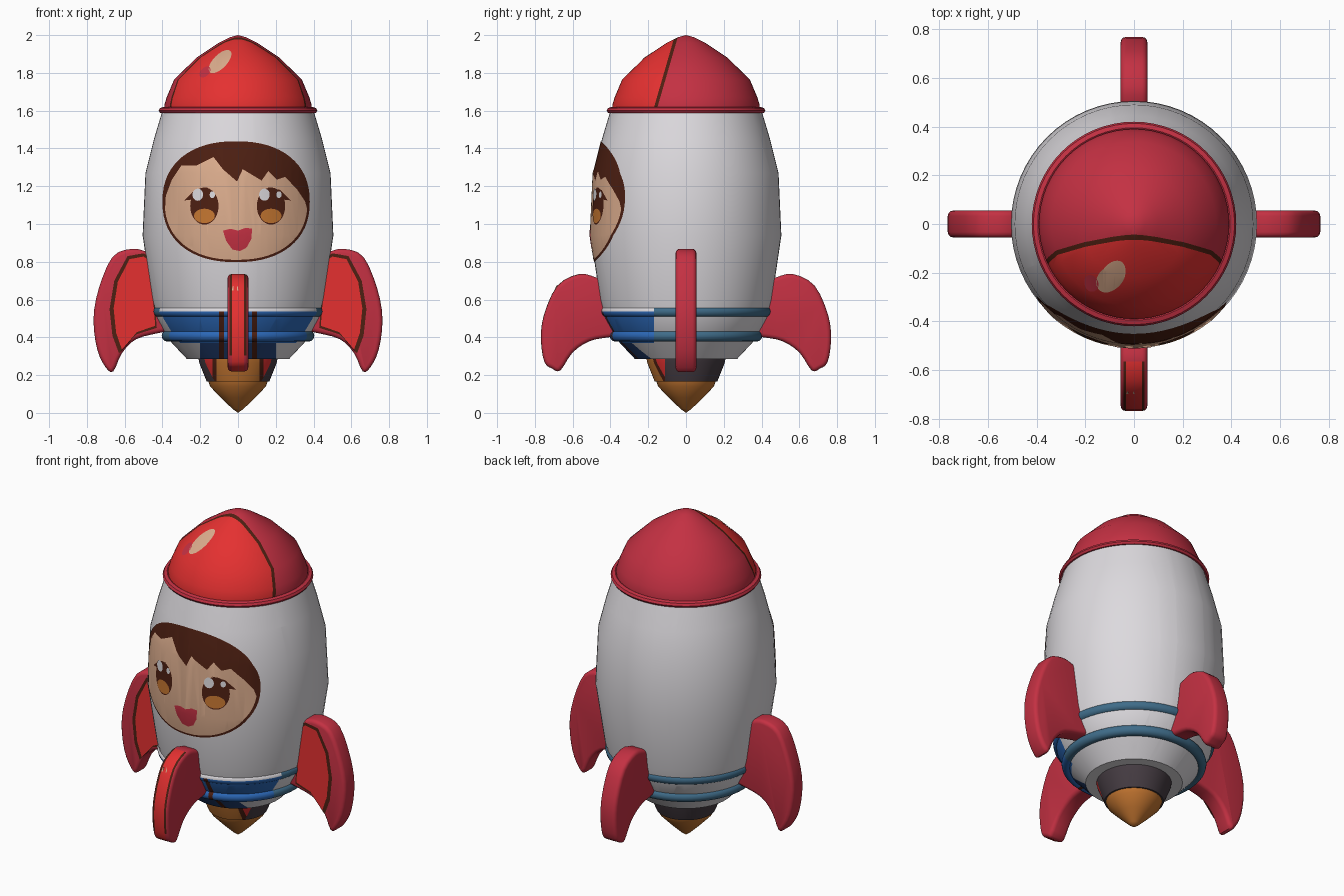
import bpy, bmesh, math
from mathutils import Vector

if "Cube" in bpy.data.objects:
    bpy.data.objects.remove(bpy.data.objects["Cube"])


def mat(name, *rgb):
    m = bpy.data.materials.new(name)
    m.diffuse_color = (*rgb, 1)
    m.use_nodes = True
    m.node_tree.nodes["Principled BSDF"].inputs["Base Color"].default_value = m.diffuse_color
    return m


WHITE = mat("white", .72, .70, .73)
CRIMSON = mat("crimson", .55, .03, .055)
RED = mat("bright red", .78, .03, .03)
BROWN = mat("dark brown", .075, .014, .006)
SKIN = mat("skin", .72, .42, .27)
BLUE = mat("blue", .025, .14, .48)
STEEL = mat("steel blue", .05, .15, .25)
GREY = mat("charcoal", .06, .045, .055)
ORANGE = mat("orange", .55, .18, .03)
NAVY = mat("navy", .02, .06, .2)


def finish(bm, name, mats, angle=40, cuts=(), rule=None):
    """Cut along planes, colour faces by rule, and link the object."""
    for co, no in cuts:
        bmesh.ops.bisect_plane(bm, geom=bm.verts[:] + bm.edges[:] + bm.faces[:],
                               plane_co=co, plane_no=no, dist=1e-5)
    bm.normal_update()
    if rule:
        for f in bm.faces:
            f.material_index = mats.index(rule(f.calc_center_median(), f.normal))
    me = bpy.data.meshes.new(name)
    bm.to_mesh(me)
    bm.free()
    for m in mats:
        me.materials.append(m)
    ob = bpy.data.objects.new(name, me)
    bpy.context.collection.objects.link(ob)
    bpy.ops.object.select_all(action='DESELECT')
    ob.select_set(True)
    bpy.context.view_layer.objects.active = ob
    bpy.ops.object.shade_smooth_by_angle(angle=math.radians(angle))
    return ob


def lathe(name, profile, mats, closed=False, n=64, **kw):
    """Spin an (r, z) profile about the z axis."""
    bm = bmesh.new()
    rings = []
    for r, z in profile:
        if r == 0:
            rings.append([bm.verts.new((0, 0, z))] * n)
        else:
            rings.append([bm.verts.new((r * math.cos(2 * math.pi * i / n),
                                        r * math.sin(2 * math.pi * i / n), z)) for i in range(n)])
    pairs = list(zip(rings, rings[1:])) + ([(rings[-1], rings[0])] if closed else [])
    for a, b in pairs:
        for i in range(n):
            j = (i + 1) % n
            bm.faces.new(list(dict.fromkeys((a[i], a[j], b[j], b[i]))))
    bmesh.ops.recalc_face_normals(bm, faces=bm.faces[:])
    return finish(bm, name, mats, **kw)


def radius(profile, z):
    for (r0, z0), (r1, z1) in zip(profile, profile[1:]):
        if min(z0, z1) <= z <= max(z0, z1) and z0 != z1:
            return r0 + (r1 - r0) * (z - z0) / (z1 - z0)
    return 0


def decal(name, outline, material, off, profile, curved=True):
    """Thin painted plate laid over the front of a profiled surface."""
    bm = bmesh.new()
    bm.faces.new([bm.verts.new((x, 0, z)) for x, z in outline])
    bmesh.ops.triangulate(bm, faces=bm.faces[:])
    cuts = [((k * .04, 0, 0), (1, 0, 0)) for k in range(-10, 11)]
    cuts += [((0, 0, z), (0, 0, 1)) for _, z in profile]
    for co, no in cuts:
        bmesh.ops.bisect_plane(bm, geom=bm.verts[:] + bm.edges[:] + bm.faces[:],
                               plane_co=co, plane_no=no, dist=1e-5)
    for v in bm.verts:
        r = radius(profile, v.co.z)
        v.co.y = -off - (math.sqrt(max(r * r - v.co.x ** 2, 0)) if curved else r)
    bm.normal_update()
    for f in bm.faces:
        if f.normal.y > 0:
            f.normal_flip()
    return finish(bm, name, [material])


def oval(cx, cz, rx, rz, power=1.0, tilt=0.0, n=40):
    pts = []
    for i in range(n):
        a = 2 * math.pi * i / n
        c, s = math.cos(a), math.sin(a)
        x = rx * math.copysign(abs(c) ** power, c)
        z = rz * math.copysign(abs(s) ** power, s)
        pts.append((cx + x * math.cos(tilt) - z * math.sin(tilt),
                    cz + x * math.sin(tilt) + z * math.cos(tilt)))
    return pts


# Body with a blue painted band at the lower front
BODY = [(0, 1.6), (.40, 1.6), (.445, 1.45), (.49, 1.27), (.505, .94), (.455, .6), (.43, .5),
        (.375, .40), (.35, .37), (.27, .285), (0, .285)]


def body_rule(c, n):
    if c.z > .54 or c.z < .287 or c.y > -.17:
        return WHITE
    if .075 < abs(c.x) < .1:
        return BROWN
    if c.z < .37:
        return NAVY if abs(c.x) < .2 else WHITE
    return BLUE


X, Y, Z = (1, 0, 0), (0, 1, 0), (0, 0, 1)
side_cuts = [((s * x, 0, 0), X) for s in (1, -1) for x in (.075, .1, .2)]
lathe("body", BODY, [WHITE, BLUE, BROWN, NAVY], rule=body_rule,
      cuts=side_cuts + [((0, -.17, 0), Y), ((0, 0, .54), Z)])

# Nose cone with a brighter front panel, brown edge and rim
NOSE = [(.39, 1.605), (.39, 1.63), (.378, 1.67), (.338, 1.765), (.22, 1.88), (.10, 1.96), (.045, 1.988), (0, 2.0)]


def nose_depth(c):
    return c.y + .16 - (c.z - 1.65) * .29


lathe("nose_cone", NOSE, [CRIMSON, RED, BROWN],
      cuts=[((0, -.16 + d, 1.65), (0, 1, -.29)) for d in (0, .018)],
      rule=lambda c, n: RED if nose_depth(c) < 0 else BROWN if nose_depth(c) < .018 else CRIMSON)
lathe("nose_rim", [(.38, 1.588), (.412, 1.588), (.42, 1.6), (.413, 1.614), (.395, 1.62), (.38, 1.612)],
      [CRIMSON], closed=True)
decal("nose_highlight", oval(-.095, 1.86, .078, .036, tilt=.8), SKIN, .005, NOSE)
decal("nose_spot", oval(-.175, 1.805, .035, .022, tilt=.8), CRIMSON, .005, NOSE)

# Two rings, painted over at the front
for name, R, z0, top in (("upper_ring", .42, .537, WHITE), ("lower_ring", .373, .408, BLUE)):
    prof = [(R + .031 * math.cos(a * math.pi / 6), z0 + .031 * math.sin(a * math.pi / 6)) for a in range(12)]
    lathe(name, prof, list(dict.fromkeys([STEEL, BLUE, BROWN, top])), closed=True,
          cuts=side_cuts + [((0, -.17, 0), Y)],
          rule=lambda c, n: STEEL if c.y > -.17 else top if c.z > z0 and top is WHITE
          else BROWN if .075 < abs(c.x) < .1 else BLUE)

# Nozzle and flame
lathe("nozzle", [(0, .29), (.21, .29), (.205, .265), (.165, .165), (0, .165)], [GREY, ORANGE, BROWN, RED],
      cuts=[((s * x, 0, 0), X) for s in (1, -1) for x in (.115, .135)] + [((0, -.11, 0), Y)],
      rule=lambda c, n: GREY if c.y > -.11 or abs(n.z) > .9 else ORANGE if abs(c.x) < .115
      else BROWN if abs(c.x) < .135 else RED)
lathe("flame", [(0, .168), (.157, .168), (.148, .14), (.09, .08), (.03, .022), (0, 0)], [ORANGE])


# Fins: rounded outlines (distance from axis, height)
SIDE = [(.38, .80), (.485, .853), (.565, .868), (.665, .825), (.738, .655), (.765, .495), (.745, .335), (.70, .24),
        (.66, .22), (.615, .315), (.54, .39), (.41, .425), (.34, .44)]
ENDS = [(.38, .68), (.47, .715), (.565, .735), (.68, .675), (.752, .52), (.768, .39), (.75, .27), (.71, .235),
        (.665, .225), (.60, .32), (.51, .38), (.41, .40), (.33, .41)]


def smooth(pts, steps=3):
    out = []
    for i in range(1, len(pts) - 2):
        p0, p1, p2, p3 = (Vector(p) for p in pts[i - 1:i + 3])
        for k in range(steps):
            t = k / steps
            out.append(tuple(.5 * (2 * p1 + (p2 - p0) * t + (2 * p0 - 5 * p1 + 4 * p2 - p3) * t * t
                                   + (3 * p1 - p0 - 3 * p2 + p3) * t ** 3)))
    return [pts[0]] + out + pts[-2:]


def fin(name, outline, angle, mats, rule=None):
    bm = bmesh.new()
    c, s = math.cos(angle), math.sin(angle)
    layers = []
    for t in (-.055, .055):
        layers.append([bm.verts.new((r * c - t * s, r * s + t * c, z)) for r, z in smooth(outline)])
    a, b = layers
    bm.faces.new(a)
    bm.faces.new(b[::-1])
    rim = []
    for i in range(len(a)):
        j = (i + 1) % len(a)
        bm.faces.new((a[i], b[i], b[j], a[j]))
        rim += [bm.edges.get((a[i], a[j])), bm.edges.get((b[i], b[j]))]
    bmesh.ops.recalc_face_normals(bm, faces=bm.faces[:])
    bmesh.ops.bevel(bm, geom=rim, offset=.022, segments=3, profile=.5, affect='EDGES')
    finish(bm, name, mats, rule=rule)


def front_fin_rule(c, n):
    if n.y > -.15 or c.y > -.5:
        return CRIMSON
    return RED if abs(n.x) < .1 else BROWN if abs(n.x) < .45 and c.z > .3 else CRIMSON


fin("right_fin", SIDE, 0, [CRIMSON])
fin("left_fin", SIDE, math.pi, [CRIMSON])
fin("back_fin", ENDS, math.pi / 2, [CRIMSON])
fin("front_fin", ENDS, -math.pi / 2, [CRIMSON, RED, BROWN], front_fin_rule)
decal("front_fin_highlight", oval(-.015, .645, .017, .035), SKIN, .005, ENDS[3:6], curved=False)

# Painted panels on the front of the side fins
PANEL = [(.46, .82), (.50, .845), (.585, .83), (.655, .70), (.68, .55), (.665, .41), (.63, .315),
         (.54, .415), (.43, .45)]
flat = [(.055, 0), (.055, 1)]
for side, s in (("right", 1), ("left", -1)):
    decal(side + "_fin_outline", [(s * x, z) for x, z in PANEL], BROWN, .002, flat, curved=False)
    inner = [(s * (.50 + (x - .50) * .88), .6 + (z - .6) * .93) for x, z in PANEL]
    decal(side + "_fin_panel", inner, RED, .004, flat, curved=False)

# Face: brown hair shape, skin with a ragged fringe, eyes and mouth
decal("hair", oval(-.01, 1.118, .39, .32, .88, n=64), BROWN, .003, BODY)
chin = [p for p in oval(-.01, 1.118, .378, .308, .88, n=64) if p[1] < 1.117]
fringe = [(.355, 1.12), (.315, 1.18), (.25, 1.25), (.205, 1.235), (.16, 1.28), (.125, 1.23), (.025, 1.29),
          (-.005, 1.225), (-.08, 1.29), (-.13, 1.355), (-.22, 1.31), (-.30, 1.31), (-.35, 1.235), (-.382, 1.15)]
decal("face_skin", chin + fringe, SKIN, .0045, BODY)
for side, cx in (("left", -.178), ("right", .175)):
    s = math.copysign(1, cx)
    decal(side + "_eye", oval(cx, 1.095, .075, .098), BROWN, .006, BODY)
    decal(side + "_lash", [(cx - s * .02, 1.195), (cx + s * .05, 1.18), (cx + s * .105, 1.125),
                           (cx + s * .06, 1.13)], BROWN, .006, BODY)
    decal(side + "_iris", oval(cx, 1.043, .055, .038), ORANGE, .0075, BODY)
    decal(side + "_eye_glint", oval(cx - .035, 1.155, .028, .032), WHITE, .009, BODY)
    decal(side + "_eye_spark", oval(cx + .042, 1.155, .014, .018), WHITE, .009, BODY)
decal("mouth", [(-.08, .965), (-.04, .975), (0, .965), (.04, .98), (.075, .975), (.07, .92), (.045, .875),
                (.01, .857), (-.03, .865), (-.062, .91)], CRIMSON, .006, BODY)
